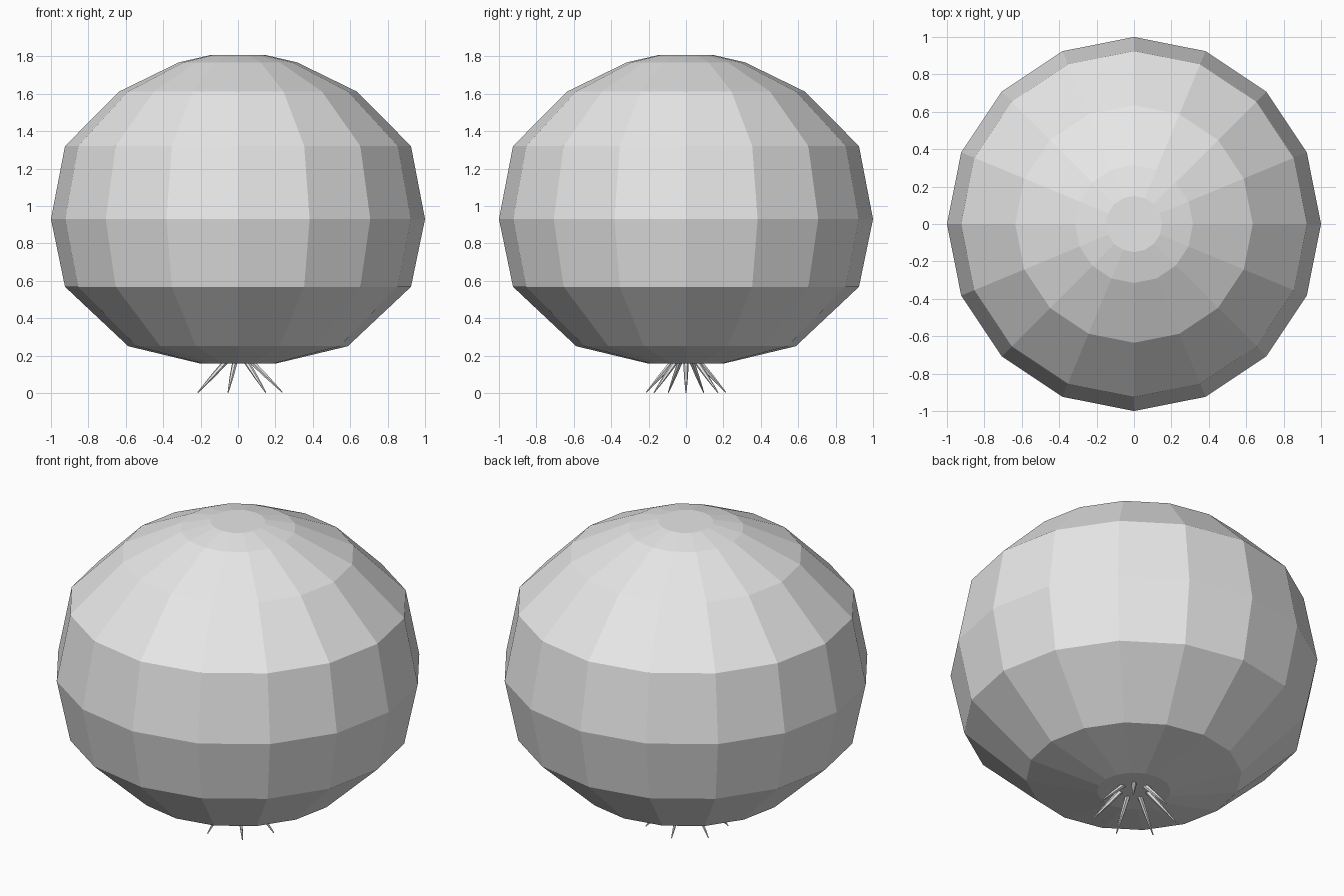
import bpy, bmesh, math
from mathutils import Vector

if "Cube" in bpy.data.objects:
    bpy.data.objects.remove(bpy.data.objects["Cube"], do_unlink=True)

grey = bpy.data.materials.new("plain_grey")
grey.use_nodes = True
grey.diffuse_color = (0.8, 0.8, 0.8, 1)
grey.node_tree.nodes["Principled BSDF"].inputs["Base Color"].default_value = (0.8, 0.8, 0.8, 1)


def add_object(name, bm):
    bmesh.ops.recalc_face_normals(bm, faces=bm.faces)
    mesh = bpy.data.meshes.new(name)
    bm.to_mesh(mesh)
    bm.free()
    mesh.materials.append(grey)
    obj = bpy.data.objects.new(name, mesh)
    bpy.context.collection.objects.link(obj)
    return obj


def loft(bm, rings):
    """Bridge consecutive vertex rings and cap both ends."""
    for low, high in zip(rings, rings[1:]):
        n = len(low)
        for i in range(n):
            j = (i + 1) % n
            bm.faces.new((low[i], low[j], high[j], high[i]))
    bm.faces.new(rings[0][::-1])
    bm.faces.new(rings[-1])


def circle(bm, centre, radius, sides, u=Vector((1, 0, 0)), v=Vector((0, 1, 0))):
    angles = [math.tau * i / sides for i in range(sides)]
    return [bm.verts.new(centre + radius * (u * math.cos(a) + v * math.sin(a))) for a in angles]


# Faceted bulb: (radius, height) profile turned in sixteen sides
profile = [(0.2, 0.157), (0.587, 0.25), (0.925, 0.568), (1.0, 0.93),
           (0.925, 1.32), (0.635, 1.612), (0.315, 1.768), (0.15, 1.806)]
bm = bmesh.new()
loft(bm, [circle(bm, Vector((0, 0, z)), r, 16) for r, z in profile])
add_object("bulb", bm)

# Seven tapered roots splayed out below the bulb
ROOTS = 7
for k in range(ROOTS):
    a = math.tau * k / ROOTS
    out = Vector((math.cos(a), math.sin(a), 0))
    side = Vector((-math.sin(a), math.cos(a), 0))
    base = out * 0.065 + Vector((0, 0, 0.175))
    tip = Vector((out.x * 0.238, out.y * 0.218, 0.003))
    across = (tip - base).normalized().cross(side)
    bm = bmesh.new()
    loft(bm, [circle(bm, base.lerp(tip, t), r, 6, side, across)
              for t, r in ((0, 0.015), (0.5, 0.011), (1, 0.003))])
    add_object(f"root_{k + 1}", bm)
